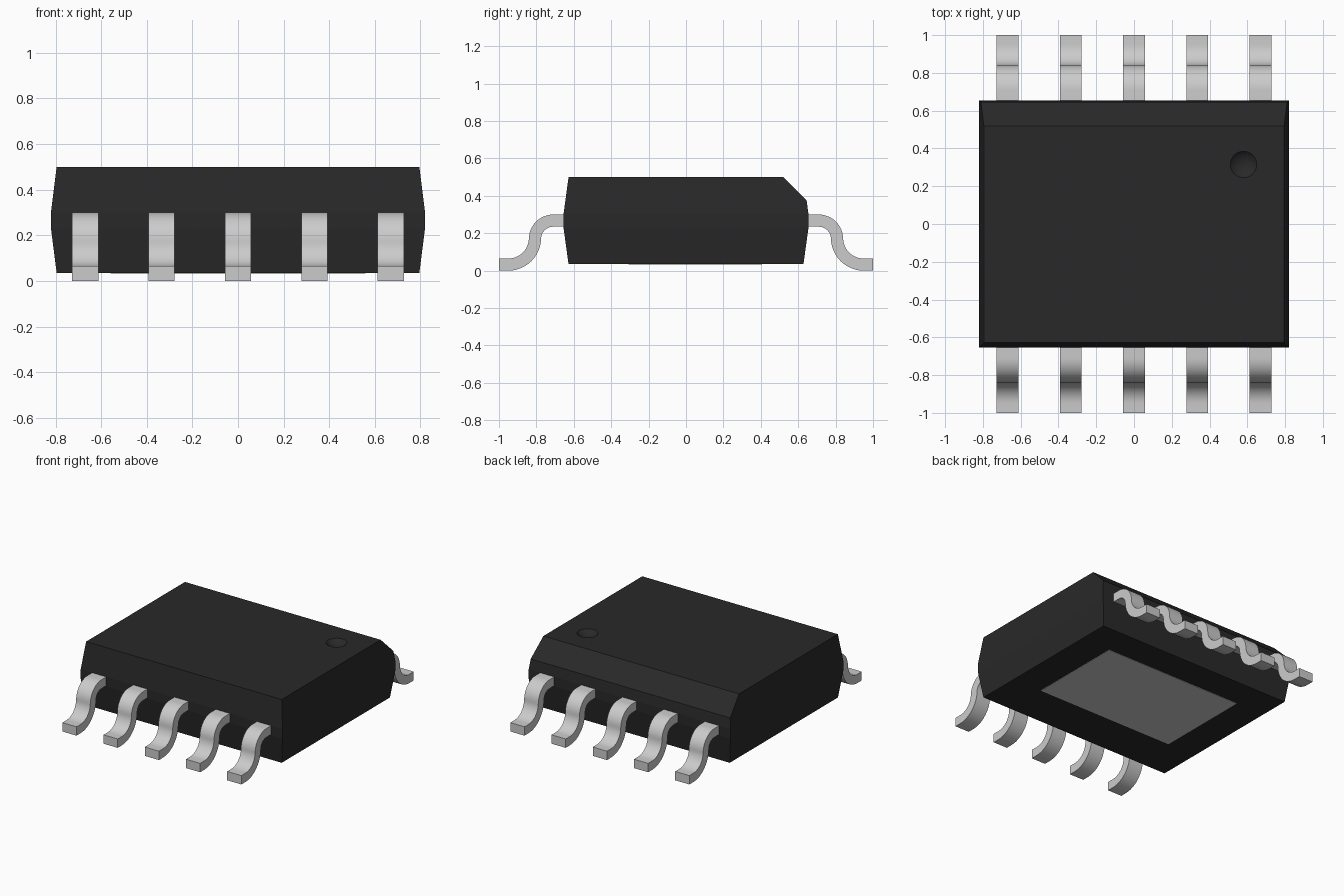
import bpy, bmesh
from math import sin, cos, pi, radians
from mathutils import Vector

if "Cube" in bpy.data.objects:
    bpy.data.objects.remove(bpy.data.objects["Cube"])

plastic = bpy.data.materials.new("black_plastic")
plastic.diffuse_color = (0.022, 0.022, 0.022, 1)
plastic.use_nodes = True
plastic.node_tree.nodes["Principled BSDF"].inputs["Base Color"].default_value = plastic.diffuse_color


def make_object(name, bm, mat=None):
    bmesh.ops.recalc_face_normals(bm, faces=bm.faces)
    me = bpy.data.meshes.new(name)
    bm.to_mesh(me)
    bm.free()
    ob = bpy.data.objects.new(name, me)
    bpy.context.collection.objects.link(ob)
    if mat:
        me.materials.append(mat)
    bpy.ops.object.select_all(action='DESELECT')
    ob.select_set(True)
    bpy.context.view_layer.objects.active = ob
    return ob


# Package body: stacked rectangles with drafted sides and a straight waist
bm = bmesh.new()
rings = []
for hx, hy, z in [(0.795, 0.628, 0.035), (0.82, 0.655, 0.23),
                  (0.82, 0.655, 0.30), (0.795, 0.628, 0.50)]:
    rings.append([bm.verts.new((sx * hx, sy * hy, z))
                  for sx, sy in [(-1, -1), (1, -1), (1, 1), (-1, 1)]])
for a, b in zip(rings, rings[1:]):
    for i in range(4):
        j = (i + 1) % 4
        bm.faces.new((a[i], a[j], b[j], b[i]))
bm.faces.new(rings[0])
bm.faces.new(rings[-1])

# Long chamfer along the back top edge
cut = bmesh.ops.bisect_plane(bm, geom=bm.verts[:] + bm.edges[:] + bm.faces[:],
                             plane_co=(0, 0.52, 0.50), plane_no=Vector((0, 1, 1)),
                             clear_outer=True)
bmesh.ops.holes_fill(bm, edges=[e for e in bm.edges if e.is_boundary])
body = make_object("package_body", bm, plastic)

# Pin-one dimple, cut with a shallow spherical cap
r, depth = 0.07, 0.03
R = (r * r + depth * depth) / (2 * depth)
bm = bmesh.new()
bmesh.ops.create_uvsphere(bm, u_segments=32, v_segments=32, radius=R)
bmesh.ops.translate(bm, verts=bm.verts, vec=(0.58, 0.315, 0.50 - depth + R))
for f in bm.faces:
    f.smooth = True
cutter = make_object("dimple_cutter", bm, plastic)
cutter.hide_render = True
mod = body.modifiers.new("dimple", 'BOOLEAN')
mod.operation, mod.solver, mod.object = 'DIFFERENCE', 'EXACT', cutter
bpy.context.view_layer.objects.active = body
bpy.ops.object.modifier_apply(modifier=mod.name)
bpy.data.objects.remove(cutter)

# Gull-wing lead profile: pairs of (upper, lower) points in y, z
T, N = 0.065, 12
profile = [((0.63, 0.30), (0.63, 0.30 - T))]
for i in range(N + 1):                       # shoulder bend
    t = pi / 2 * (1 - i / N)
    profile.append(tuple((0.71 + q * cos(t), 0.17 + q * sin(t))
                         for q in (0.13, 0.13 - T)))
for i in range(N + 1):                       # foot bend
    t = pi + pi / 2 * i / N
    profile.append(tuple((0.95 + q * cos(t), 0.175 + q * sin(t))
                         for q in (0.11, 0.11 + T)))
profile.append(((1.0, T), (1.0, 0.0)))


def lead(name, x, side, w=0.115):
    bm = bmesh.new()
    sections = []
    for (uy, uz), (ly, lz) in profile:
        sections.append([bm.verts.new((x + dx, side * y, z)) for dx, y, z in
                         [(-w / 2, uy, uz), (w / 2, uy, uz), (w / 2, ly, lz), (-w / 2, ly, lz)]])
    for a, b in zip(sections, sections[1:]):
        for i in range(4):
            j = (i + 1) % 4
            bm.faces.new((a[i], a[j], b[j], b[i]))
    bm.faces.new(sections[0])
    bm.faces.new(sections[-1])
    make_object(name, bm)
    bpy.ops.object.shade_smooth_by_angle(angle=radians(30))


# Five leads along each long side
for side, label in ((-1, "front"), (1, "back")):
    for k in range(5):
        lead(f"{label}_lead_{k + 1}", (k - 2) * 0.335, side)

# Exposed thermal pad on the underside
bm = bmesh.new()
bmesh.ops.create_cube(bm, size=1)
bmesh.ops.scale(bm, verts=bm.verts, vec=(1.12, 0.715, 0.02))
bmesh.ops.translate(bm, verts=bm.verts, vec=(0, 0.05, 0.042))
make_object("thermal_pad", bm)
